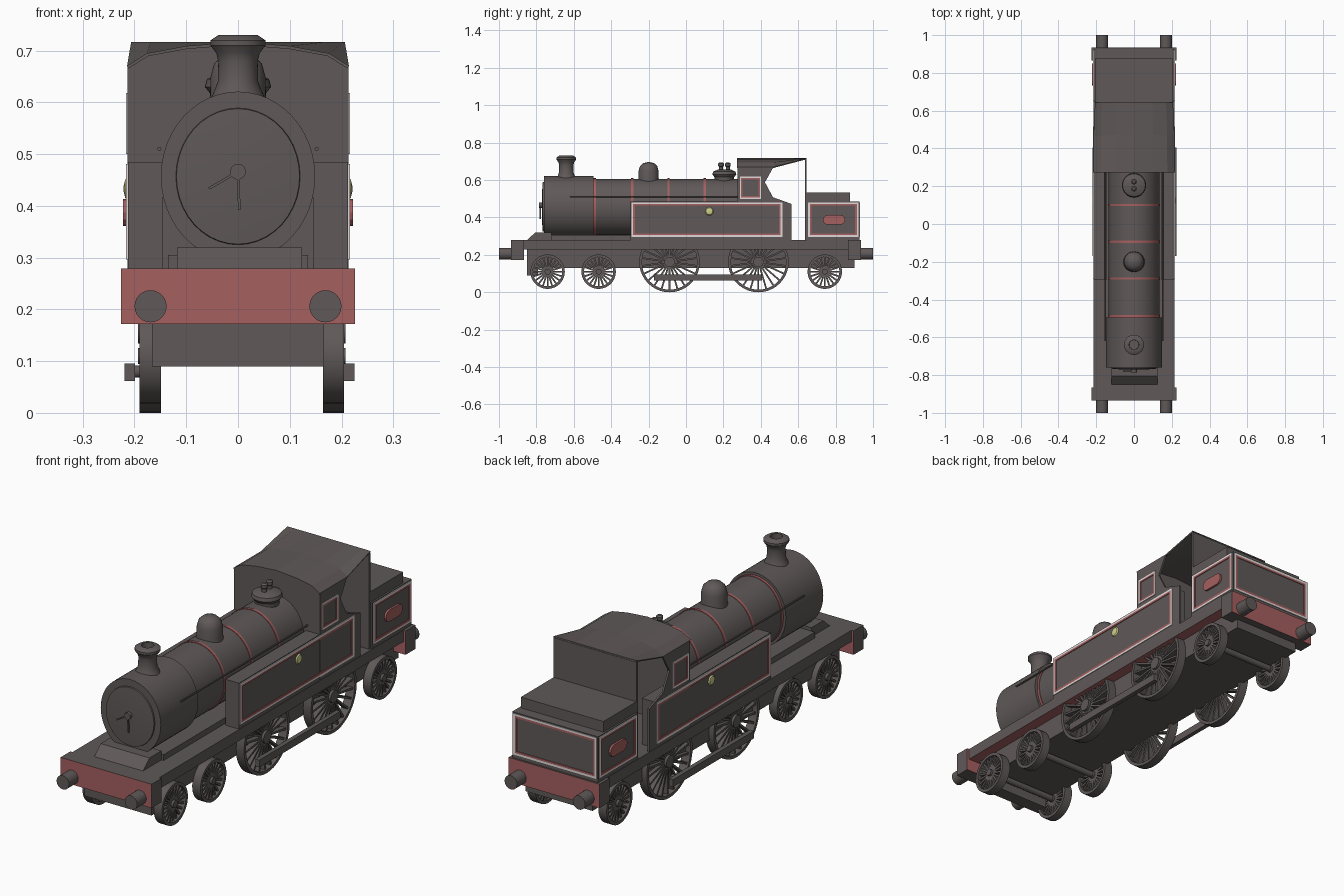
import bpy, bmesh, math
from mathutils import Matrix, Vector

if "Cube" in bpy.data.objects:
    bpy.data.objects.remove(bpy.data.objects["Cube"])


def material(name, rgb):
    m = bpy.data.materials.new(name)
    m.use_nodes = True
    m.diffuse_color = (*rgb, 1)
    m.node_tree.nodes["Principled BSDF"].inputs["Base Color"].default_value = (*rgb, 1)
    return m


GREY = material("warm_dark_grey", (0.115, 0.1, 0.098))
RED = material("dull_red", (0.38, 0.115, 0.115))
WHITE = material("lining_white", (0.75, 0.7, 0.7))
YELLOW = material("crest_yellow", (0.62, 0.62, 0.26))


def finish(name, bm, mat=GREY, smooth=False):
    bmesh.ops.recalc_face_normals(bm, faces=bm.faces)
    me = bpy.data.meshes.new(name)
    bm.to_mesh(me)
    bm.free()
    me.materials.append(mat)
    if smooth:
        me.polygons.foreach_set("use_smooth", [True] * len(me.polygons))
        me.set_sharp_from_angle(angle=math.radians(35))
    ob = bpy.data.objects.new(name, me)
    bpy.context.collection.objects.link(ob)
    return ob


def add_box(bm, x, y, z, turn=Matrix()):
    size = Matrix.Diagonal((x[1] - x[0], y[1] - y[0], z[1] - z[0], 1))
    mid = Matrix.Translation([(a + b) / 2 for a, b in (x, y, z)])
    bmesh.ops.create_cube(bm, size=1, matrix=turn @ mid @ size)


def box(name, x, y, z, mat=GREY):
    bm = bmesh.new()
    add_box(bm, x, y, z)
    return finish(name, bm, mat)


def prism(name, pts, axis, a, b, mat=GREY):
    """Extrude a 2D outline along x (y,z points) or y (x,z points)."""
    bm = bmesh.new()
    place = (lambda p, h: (h, *p)) if axis == "x" else (lambda p, h: (p[0], h, p[1]))
    lo, hi = [[bm.verts.new(place(p, h)) for p in pts] for h in (a, b)]
    bm.faces.new(lo)
    bm.faces.new(hi)
    for i in range(len(pts)):
        j = (i + 1) % len(pts)
        bm.faces.new((lo[i], lo[j], hi[j], hi[i]))
    return finish(name, bm, mat)


def add_lathe(bm, profile, axis, loc, seg=40, stretch=1):
    """Revolve (radius, height) points around an axis; stretch scales z."""
    place = {"x": lambda u, v, h: (h, u, v * stretch),
             "y": lambda u, v, h: (u, h, v * stretch),
             "z": lambda u, v, h: (u, v, h)}[axis]
    rings = []
    for r, h in profile:
        angles = [2 * math.pi * k / seg for k in range(seg)]
        rings.append([bm.verts.new(Vector(place(r * math.cos(t), r * math.sin(t), h))
                                   + Vector(loc)) for t in angles])
    for a, b in zip(rings, rings[1:]):
        for k in range(seg):
            n = (k + 1) % seg
            bm.faces.new((a[k], a[n], b[n], b[k]))
    bm.faces.new(rings[0])
    bm.faces.new(rings[-1])


def lathe(name, profile, axis, loc, mat=GREY, seg=40, stretch=1):
    bm = bmesh.new()
    add_lathe(bm, profile, axis, loc, seg, stretch)
    return finish(name, bm, mat, True)


def rod(name, r, axis, a, b, loc, mat=GREY, seg=24, stretch=1):
    return lathe(name, [(r, a), (r, b)], axis, loc, mat, seg, stretch)


def lining(name, axis, at, u, v, w=0.009):
    """Thin white frame with a red frame just inside it."""
    for label, mat, d in (("white", WHITE, 0), ("red", RED, w)):
        (a, b), (c, e) = (u[0] + d, u[1] - d), (v[0] + d, v[1] - d)
        bm = bmesh.new()
        h = (at - 0.003, at + 0.003)
        for s, t in (((a, b), (c, c + w)), ((a, b), (e - w, e)),
                     ((a, a + w), (c + w, e - w)), ((b - w, b), (c + w, e - w))):
            add_box(bm, *((h, s, t) if axis == "x" else (s, h, t)))
        finish(f"{name}_{label}", bm, mat)


def paint(ob, rule):
    ob.data.materials.append(RED)
    for p in ob.data.polygons:
        if rule(p.normal):
            p.material_index = 1


# Chassis, running plate and buffer beams
plate = box("running_plate", (-0.215, 0.215), (-0.9, 0.9), (0.228, 0.279))
paint(plate, lambda n: n.z < -0.9)
box("chassis", (-0.166, 0.166), (-0.85, 0.9), (0.13, 0.23))
box("front_chassis_plate", (-0.166, 0.166), (-0.85, -0.79), (0.09, 0.14))
for end, s in (("front", -1), ("rear", 1)):
    beam = box(f"{end}_buffer_beam", (-0.226, 0.226),
               sorted((s * 0.935, s * 0.865)), (0.172, 0.279))
    paint(beam, lambda n: abs(n.y) > 0.9)
    for x in (-0.169, 0.169):
        rod(f"{end}_buffer", 0.031, "y", s * 0.92, s, (x, 0, 0.206))

# Smokebox, boiler, bands and footing
MID = (0, 0, 0.457)
rod("smokebox", 0.149, "y", -0.76, -0.495, MID, seg=48, stretch=1.1)
rod("boiler", 0.135, "y", -0.5, 0.28, MID, seg=48, stretch=1.11)
lathe("smokebox_door", [(0.121, -0.755), (0.119, -0.766), (0.07, -0.77), (0.01, -0.771)],
      "y", MID, stretch=1.1)
for y in (-0.488, -0.288, -0.094, 0.1):
    rod("boiler_band", 0.1375, "y", y - 0.006, y + 0.006, MID, RED, 48, 1.11)
box("boiler_footing", (-0.135, 0.135), (-0.72, 0.28), (0.275, 0.305))
prism("smokebox_step", [(-0.855, 0.275), (-0.805, 0.32), (-0.72, 0.32), (-0.72, 0.275)],
      "x", -0.118, 0.124)

# Door handle
rod("handle_hub", 0.015, "y", -0.785, -0.765, (0, 0, 0.466))
for angle, length in ((-120, 0.065), (178, 0.074)):
    bm = bmesh.new()
    turn = Matrix.Translation((0, 0, 0.466)) @ Matrix.Rotation(math.radians(angle), 4, "Y")
    add_box(bm, (-0.0025, 0.0025), (-0.783, -0.776), (0, length), turn)
    finish("door_handle", bm)

# Chimney, dome and safety valves
lathe("chimney", [(0.06, 0.59), (0.046, 0.622), (0.039, 0.64), (0.038, 0.68), (0.042, 0.695),
                  (0.053, 0.71), (0.053, 0.72), (0.038, 0.73), (0.026, 0.73), (0.025, 0.69)],
      "z", (0, -0.64, 0))
lathe("dome", [(0.058, 0.58), (0.054, 0.61), (0.053, 0.65), (0.046, 0.675),
               (0.03, 0.69), (0.006, 0.696)], "z", (0, -0.2, 0))
lathe("valve_base", [(0.05, 0.58), (0.052, 0.615), (0.064, 0.63), (0.06, 0.645),
                     (0.035, 0.656)], "z", (0, 0.205, 0))
for y in (0.187, 0.224):
    lathe("safety_valve", [(0.011, 0.64), (0.011, 0.67), (0.015, 0.675), (0.015, 0.688),
                           (0.008, 0.694)], "z", (0, y, 0), seg=16)

# Cab front, rear and roof
arch = [(0, 0.714), (0.1, 0.706), (0.175, 0.692), (0.213, 0.668)]
arch = [(-x, z) for x, z in arch[:0:-1]] + arch
prism("cab_front", [(-0.213, 0.275)] + arch + [(0.213, 0.275)], "y", 0.275, 0.285)
box("cab_rear", (-0.206, 0.206), (0.635, 0.645), (0.275, 0.71))
bm = bmesh.new()
rows = []
for y, lift in ((0.272, 0), (0.47, 0), (0.645, 1)):
    rows.append([bm.verts.new((x * (1 - 0.035 * lift), y, z + (0.714 - z) * lift))
                 for x, z in arch])
for a, b in zip(rows, rows[1:]):
    for i in range(len(arch) - 1):
        bm.faces.new((a[i], a[i + 1], b[i + 1], b[i]))
roof = finish("cab_roof", bm)
solid = roof.modifiers.new("thickness", "SOLIDIFY")
solid.thickness = 0.006
solid.offset = 0

# Bunker
box("bunker", (-0.213, 0.213), (0.645, 0.927), (0.275, 0.485))
box("bunker_top", (-0.205, 0.205), (0.64, 0.878), (0.48, 0.533))
lining("bunker_rear_lining", "y", 0.927, (-0.207, 0.207), (0.295, 0.48))

# Side tanks, cab sides, rails and lining on both sides
cab_side = [(0.275, 0.275), (0.565, 0.275), (0.565, 0.472), (0.465, 0.508),
            (0.422, 0.588), (0.468, 0.67), (0.275, 0.67)]
capsule = []
for y, start in ((0.825, -90), (0.758, 90)):
    for k in range(7):
        t = math.radians(start + 30 * k)
        capsule.append((y + 0.026 * math.cos(t), 0.387 + 0.026 * math.sin(t)))
for side, s in (("left", 1), ("right", -1)):
    box(f"{side}_tank", sorted((s * 0.145, s * 0.213)), (-0.297, 0.52), (0.275, 0.485))
    prism(f"{side}_cab_side", cab_side, "x", s * 0.205, s * 0.2135)
    lining(f"{side}_tank_lining", "x", s * 0.2135, (-0.292, 0.515), (0.296, 0.481))
    lining(f"{side}_window_lining", "x", s * 0.2135, (0.288, 0.402), (0.5, 0.618), 0.007)
    lining(f"{side}_bunker_lining", "x", s * 0.2135, (0.653, 0.922), (0.296, 0.481))
    prism(f"{side}_number_plate", capsule, "x", s * 0.212, s * 0.222, RED)
    lathe(f"{side}_crest", [(0.023, s * 0.212), (0.018, s * 0.218), (0.005, s * 0.221)],
          "x", (0, 0.125, 0.433), YELLOW, 20)
    rod(f"{side}_handrail", 0.004, "y", -0.62, 0.28, (s * 0.152, 0, 0.51), seg=10)


# Spoked wheels
def wheel(name, x0, y, z, r, spokes):
    w, rim = 0.041, 0.014
    bm = bmesh.new()
    add_lathe(bm, [(r - rim, 0), (r, 0), (r, w), (r - rim, w), (r - rim, 0)], "x", (x0, y, z))
    bmesh.ops.delete(bm, geom=[f for f in bm.faces if len(f.verts) > 4], context="FACES")
    add_lathe(bm, [(r * 0.17, -0.003), (r * 0.17, w + 0.003)], "x", (x0, y, z), 20)
    for k in range(spokes):
        turn = Matrix.Translation((x0, y, z)) @ Matrix.Rotation(2 * math.pi * k / spokes, 4, "X")
        add_box(bm, (0.008, w - 0.008), (-0.0045, 0.0045), (r * 0.1, r - rim / 2), turn)
    finish(name, bm, GREY, True)


for side, x0, rod_x in (("left", 0.164, 0.205), ("right", -0.19, -0.219)):
    for y in (-0.088, 0.387):
        wheel(f"{side}_driving_wheel", x0, y, 0.162, 0.162, 22)
        rod(f"{side}_crank_pin", 0.012, "x", x0 + 0.01, rod_x + 0.012, (0, y - 0.03, 0.08), seg=16)
    for y in (-0.74, -0.467, 0.742):
        wheel(f"{side}_small_wheel", x0, y, 0.11, 0.092, 20)
    box(f"{side}_coupling_rod", (rod_x, rod_x + 0.02), (-0.17, 0.405), (0.062, 0.095))
for y, z in ((-0.74, 0.11), (-0.467, 0.11), (-0.088, 0.162), (0.387, 0.162), (0.742, 0.11)):
    rod("axle", 0.014, "x", -0.18, 0.19, (0, y, z), seg=16)
